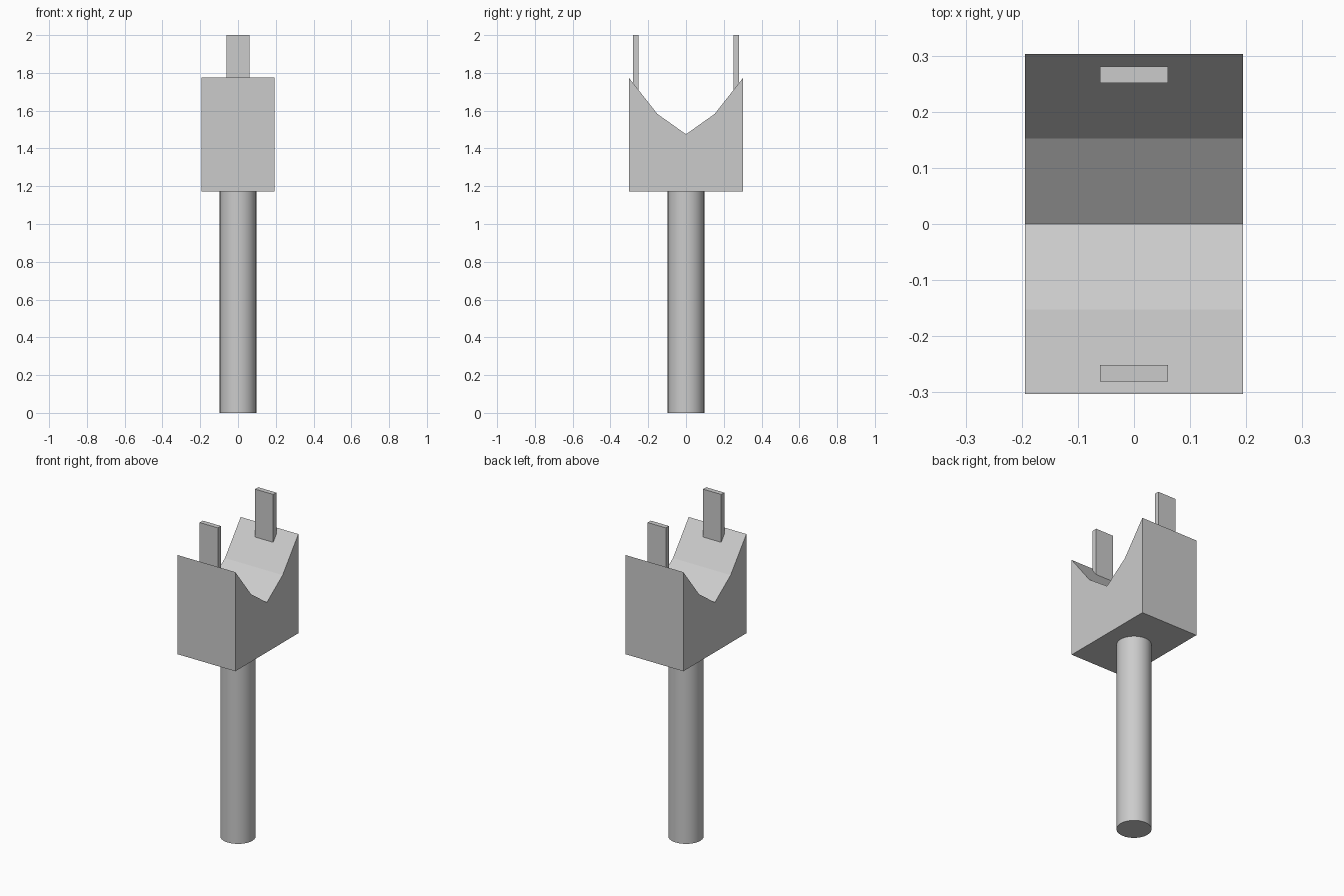
import bpy, bmesh, math

if "Cube" in bpy.data.objects:
    bpy.data.objects.remove(bpy.data.objects["Cube"])


def add_object(name, bm):
    bmesh.ops.recalc_face_normals(bm, faces=bm.faces)
    mesh = bpy.data.meshes.new(name)
    bm.to_mesh(mesh)
    bm.free()
    obj = bpy.data.objects.new(name, mesh)
    bpy.context.collection.objects.link(obj)
    return obj


def extrude_profile(name, points, half_width):
    """Extrude a closed (y, z) profile symmetrically along x."""
    bm = bmesh.new()
    face = bm.faces.new([bm.verts.new((-half_width, y, z)) for y, z in points])
    result = bmesh.ops.extrude_face_region(bm, geom=[face], use_keep_orig=True)
    moved = [v for v in result["geom"] if isinstance(v, bmesh.types.BMVert)]
    bmesh.ops.translate(bm, verts=moved, vec=(2 * half_width, 0, 0))
    return add_object(name, bm)


# Round post
POST_TOP = 1.172
bpy.ops.mesh.primitive_cylinder_add(vertices=32, radius=0.097, depth=POST_TOP,
                                    location=(0, 0, POST_TOP / 2))
post = bpy.context.object
post.name = "post"
bpy.ops.object.shade_smooth_by_angle(angle=math.radians(30))

# Cradle block with a faceted V-shaped saddle on top
right_half = [(0.303, POST_TOP), (0.303, 1.775), (0.152, 1.583)]
left_half = [(-y, z) for y, z in reversed(right_half)]
extrude_profile("cradle_block", right_half + [(0, 1.475)] + left_half, 0.194)

# Upright retaining tabs, their sloped feet meeting the saddle
for name, side in (("front_tab", -1), ("back_tab", 1)):
    tab = [(0.251, 1.705), (0.281, 1.743), (0.281, 2.0), (0.251, 2.0)]
    extrude_profile(name, [(side * y, z) for y, z in tab], 0.061)
